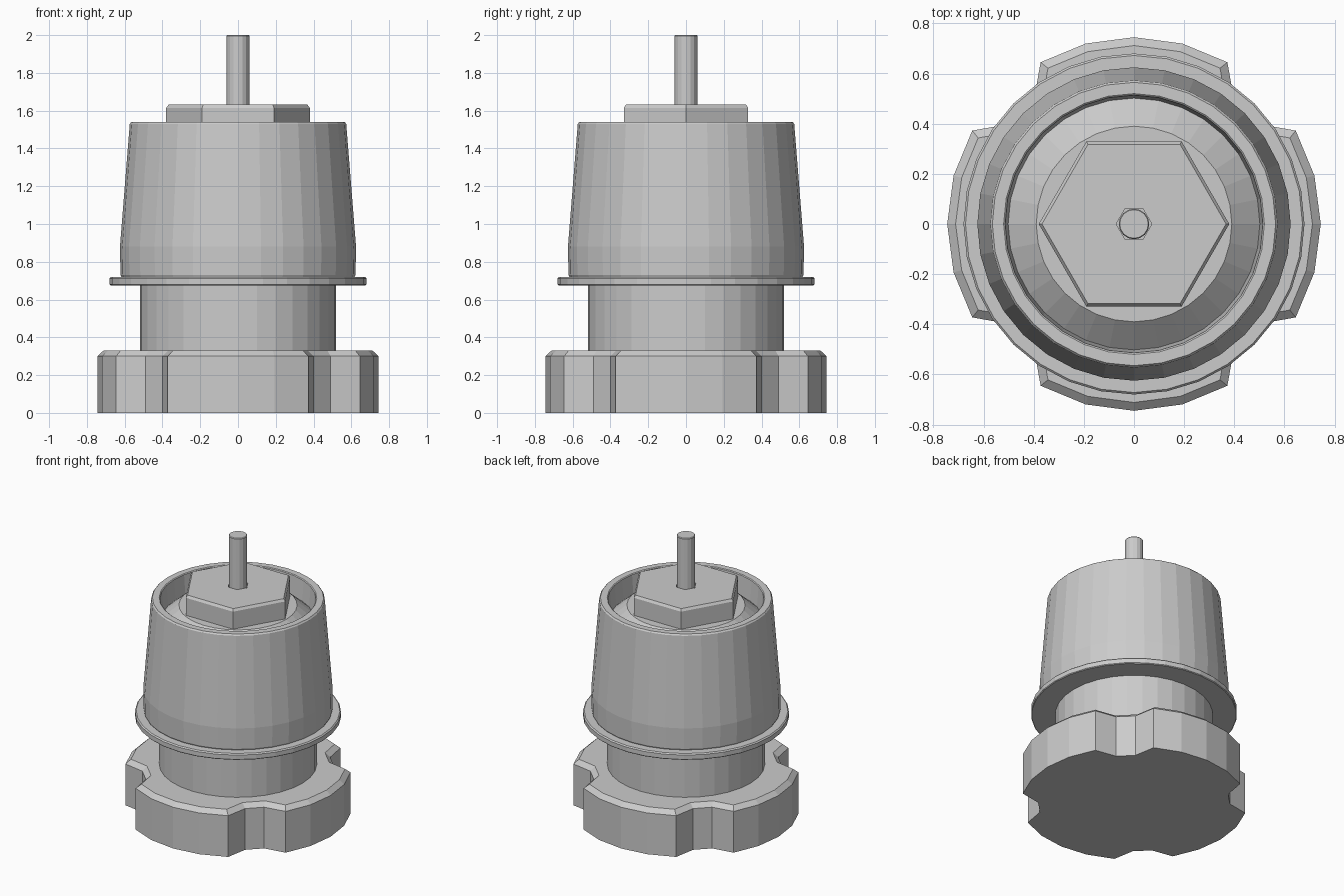
import bpy, bmesh
from math import cos, sin, radians, tau

if "Cube" in bpy.data.objects:
    bpy.data.objects.remove(bpy.data.objects["Cube"])


def finish(name, bm):
    bmesh.ops.recalc_face_normals(bm, faces=bm.faces)
    mesh = bpy.data.meshes.new(name)
    bm.to_mesh(mesh)
    bm.free()
    ob = bpy.data.objects.new(name, mesh)
    bpy.context.collection.objects.link(ob)
    return ob


def lathe(name, profile, sides=32, closed=False):
    """Revolve (radius, z) points about z; radius 0 becomes a pole."""
    bm = bmesh.new()
    rings = []
    for r, z in profile:
        if r == 0:
            rings.append([bm.verts.new((0, 0, z))] * sides)
        else:
            rings.append([bm.verts.new((r * cos(tau * i / sides), r * sin(tau * i / sides), z))
                          for i in range(sides)])
    pairs = list(zip(rings, rings[1:]))
    if closed:
        pairs.append((rings[-1], rings[0]))
    for a, b in pairs:
        for i in range(sides):
            j = (i + 1) % sides
            quad = list(dict.fromkeys((a[i], a[j], b[j], b[i])))
            bm.faces.new(quad)
    return finish(name, bm)


# Notched base: four rim arcs with a tapered notch on each diagonal
bm = bmesh.new()
outline = []
for k in range(4):
    for deg in (-30, -15, 0, 15, 30):
        a = radians(deg + 90 * k)
        outline.append((0.745 * cos(a), 0.745 * sin(a)))
    c, s = cos(k * tau / 4), sin(k * tau / 4)
    for x, y in ((0.49, 0.40), (0.40, 0.49)):
        outline.append((x * c - y * s, x * s + y * c))
bottom = bm.faces.new([bm.verts.new((x, y, 0)) for x, y in outline])
ext = bmesh.ops.extrude_face_region(bm, geom=[bottom], use_keep_orig=True)["geom"]
top = next(g for g in ext if isinstance(g, bmesh.types.BMFace))
for v in top.verts:
    v.co.z = 0.30
bmesh.ops.recalc_face_normals(bm, faces=bm.faces)
bmesh.ops.inset_region(bm, faces=[top], thickness=0.033, use_even_offset=True)
for v in top.verts:
    v.co.z = 0.33
finish("notched_base", bm)

# Neck between base and sleeve
lathe("neck", [(0, 0.32), (0.52, 0.32), (0.52, 0.70), (0, 0.70)])

# Thin flange ring under the sleeve
lathe("flange", [(0.5, 0.675), (0.675, 0.675), (0.68, 0.68), (0.68, 0.712),
                 (0.672, 0.72), (0.5, 0.72)], closed=True)

# Tapered sleeve, open at the top
lathe("sleeve", [(0.50, 0.715), (0.615, 0.715), (0.622, 0.73), (0.625, 0.88),
                 (0.573, 1.53), (0.565, 1.54), (0.52, 1.54), (0.514, 1.535),
                 (0.50, 1.36)], closed=True)

# Sloped shoulder inside the sleeve mouth
lathe("inner_shoulder", [(0, 1.36), (0.502, 1.36), (0.502, 1.39), (0.39, 1.488), (0, 1.488)])

# Hexagonal nut with a small hexagonal socket
lathe("hex_nut", [(0, 1.55), (0.071, 1.55), (0.071, 1.632), (0.367, 1.632),
                  (0.38, 1.615), (0.38, 1.48), (0, 1.48)], sides=6)

# Thin centre post
lathe("centre_post", [(0, 1.54), (0.061, 1.54), (0.061, 1.995), (0.057, 2.0), (0, 2.0)], sides=16)
